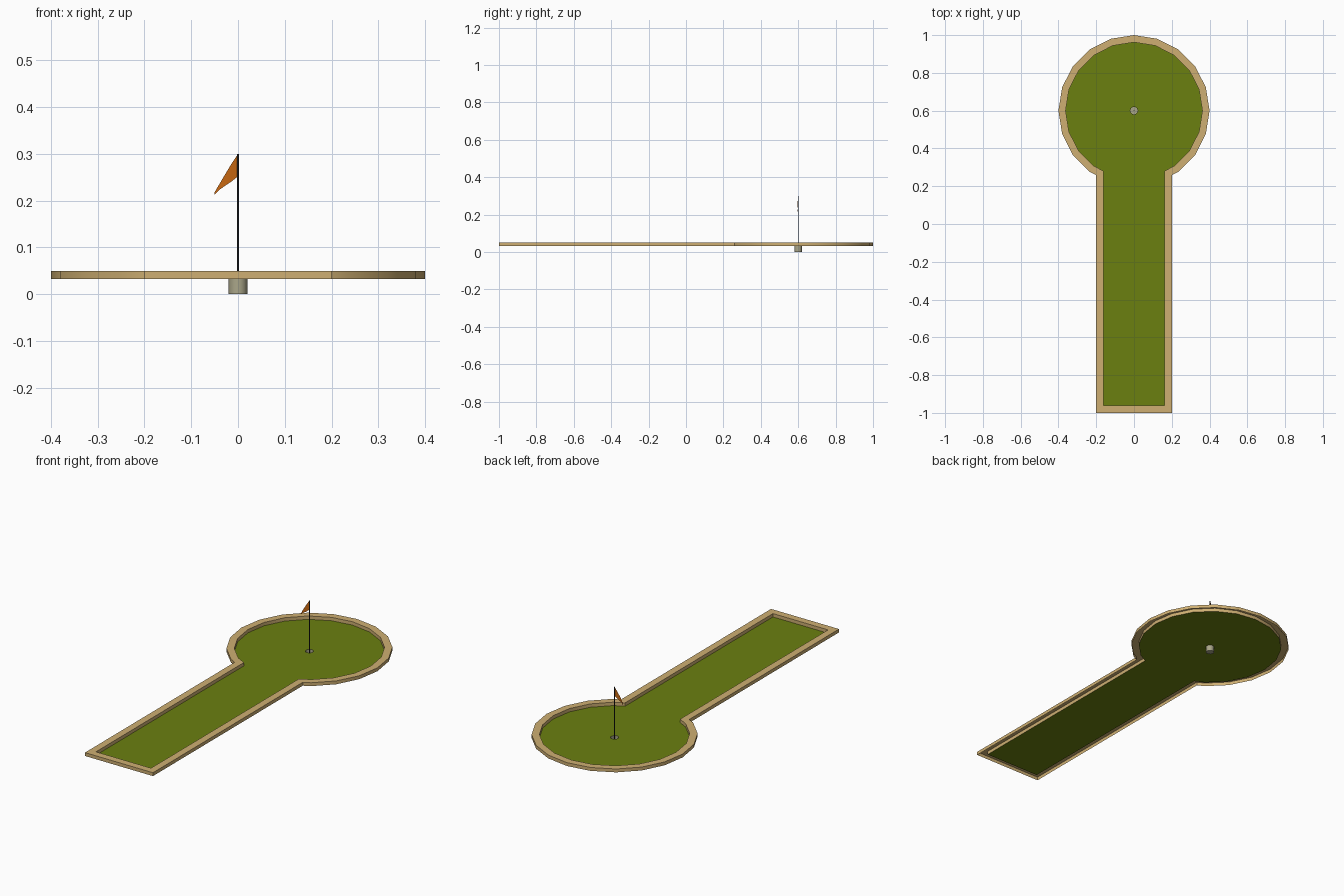
import bpy, bmesh, math

if "Cube" in bpy.data.objects:
    bpy.data.objects.remove(bpy.data.objects["Cube"])

CY = 0.6                 # centre of the round green
Z_FLOOR, Z_TOP = 0.032, 0.05
CUP_R, CUP_N = 0.02, 16


def material(name, rgb):
    m = bpy.data.materials.new(name)
    m.diffuse_color = (*rgb, 1)
    m.use_nodes = True
    m.node_tree.nodes["Principled BSDF"].inputs["Base Color"].default_value = m.diffuse_color
    return m


TAN = material("tan wood", (0.62, 0.43, 0.17))
GREEN = material("grass green", (0.145, 0.215, 0.005))
GREY = material("cup grey", (0.40, 0.38, 0.25))
DARK = material("dark pole", (0.03, 0.03, 0.03))
ORANGE = material("flag orange", (0.58, 0.14, 0.006))


def make(name, bm, mat, smooth=True):
    me = bpy.data.meshes.new(name)
    bm.to_mesh(me)
    bm.free()
    me.materials.append(mat)
    ob = bpy.data.objects.new(name, me)
    bpy.context.collection.objects.link(ob)
    if smooth:
        bpy.ops.object.select_all(action='DESELECT')
        ob.select_set(True)
        bpy.context.view_layer.objects.active = ob
        bpy.ops.object.shade_smooth_by_angle(angle=math.radians(30))
    return ob


def outline(t):
    """Keyhole outline, counter-clockwise, moved inward by t."""
    r, w, n = 0.4 - t, 0.2 - t, 20
    pts = [(r * math.cos(a), CY + r * math.sin(a))
           for a in (math.radians(-90 + 360 / n * k) for k in range(2, n - 1))]
    # the lane meets the 20-sided ring along its second facet
    a = math.radians(-72)
    x1, y1 = r * math.cos(a), CY + r * math.sin(a)
    x2, y2 = pts[0]
    yj = y1 + (w - x1) * (y2 - y1) / (x2 - x1)
    return [(-w, -1 + t), (w, -1 + t), (w, yj)] + pts + [(-w, yj)]


def circle(r, n):
    return [(r * math.cos(2 * math.pi * i / n), CY + r * math.sin(2 * math.pi * i / n))
            for i in range(n)]


def ring(bm, pts, z):
    return [bm.verts.new((x, y, z)) for x, y in pts]


def bridge(bm, a, b):
    for i in range(len(a)):
        j = (i + 1) % len(a)
        bm.faces.new((a[i], a[j], b[j], b[i]))


# Border: outer side, top and inner side, open underneath
outer, inner = outline(0), outline(0.038)
bm = bmesh.new()
loops = [ring(bm, outer, Z_FLOOR), ring(bm, outer, Z_TOP),
         ring(bm, inner, Z_TOP), ring(bm, inner, Z_FLOOR)]
for a, b in zip(loops, loops[1:]):
    bridge(bm, a, b)
make("border", bm, TAN)

# Playing surface with a round hole
bm = bmesh.new()
edges = []
for pts in (inner, circle(CUP_R, CUP_N)):
    vs = ring(bm, pts, Z_FLOOR)
    edges += [bm.edges.new((vs[i - 1], vs[i])) for i in range(len(vs))]
bmesh.ops.triangle_fill(bm, edges=edges, use_beauty=True, normal=(0, 0, 1))
for f in bm.faces:
    f.normal_update()
    if f.normal.z < 0:
        f.normal_flip()
make("grass", bm, GREEN, False)

# Cup under the hole
bm = bmesh.new()
low = ring(bm, circle(CUP_R, CUP_N), 0)
bridge(bm, low, ring(bm, circle(CUP_R, CUP_N), Z_FLOOR))
bm.faces.new(low[::-1])
make("cup", bm, GREY)

# Flag pole
bm = bmesh.new()
low, high = ring(bm, circle(0.002, 8), 0.001), ring(bm, circle(0.002, 8), 0.3)
bridge(bm, low, high)
bm.faces.new(high)
make("flag_pole", bm, DARK)

# Drooping flag: x, y offset, upper z, lower z
bm = bmesh.new()
cols = [(0, 0, 0.3, 0.252), (-0.015, -0.002, 0.277, 0.240), (-0.03, -0.005, 0.252, 0.230),
        (-0.04, -0.004, 0.235, 0.223), (-0.05, -0.001, 0.218, 0.213)]
pairs = [(bm.verts.new((x, CY + y, a)), bm.verts.new((x, CY + y, b))) for x, y, a, b in cols]
for (a, b), (c, d) in zip(pairs, pairs[1:]):
    bm.faces.new((a, c, d, b))
make("flag", bm, ORANGE)
